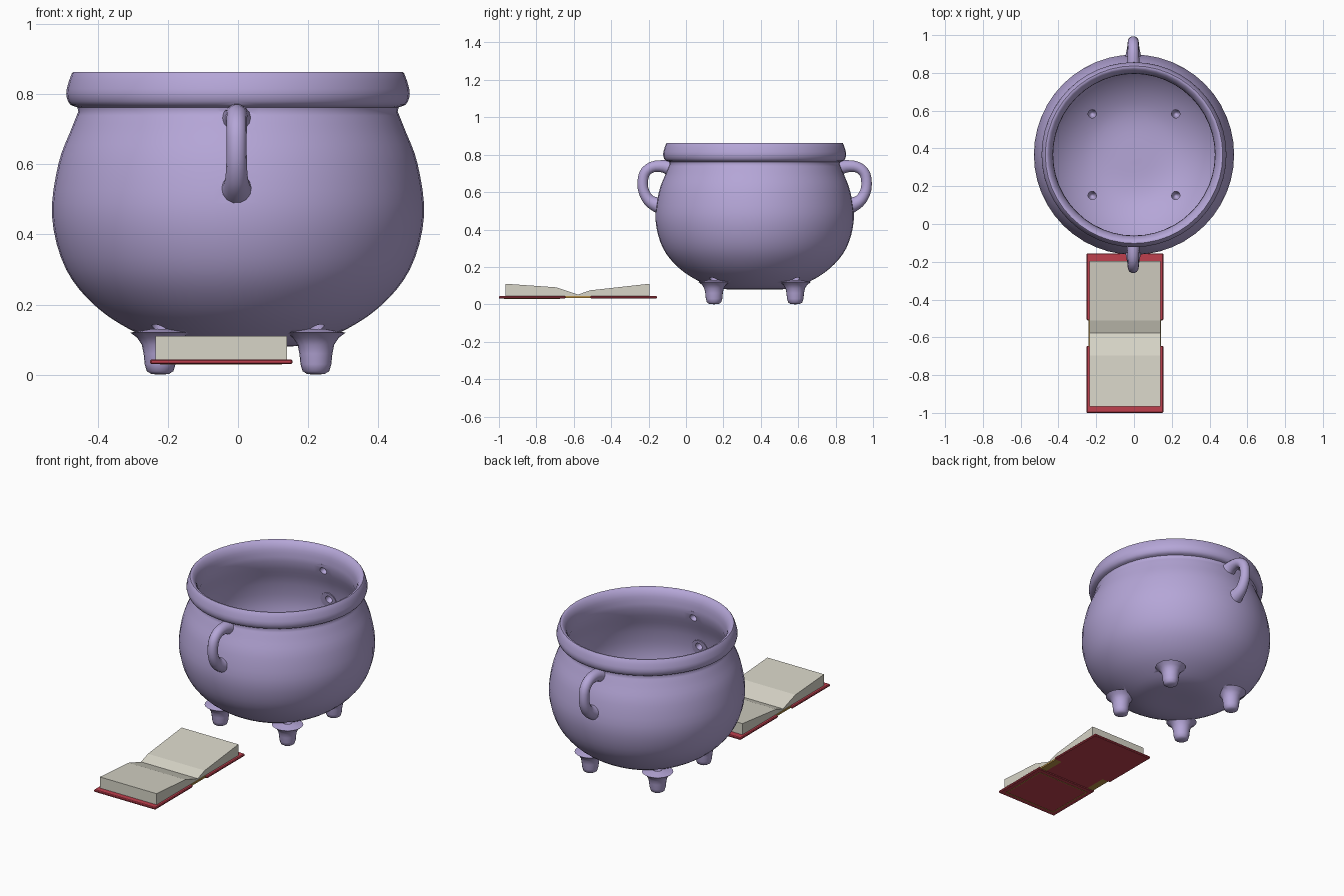
import bpy, bmesh, math
from mathutils import Vector

cube = bpy.data.objects.get("Cube")
if cube:
    bpy.data.objects.remove(cube, do_unlink=True)

POT_Y = 0.367     # centre of the pot
BOOK_X = -0.048   # centre of the book


def material(name, colour):
    m = bpy.data.materials.new(name)
    m.use_nodes = True
    m.diffuse_color = (*colour, 1)
    m.node_tree.nodes["Principled BSDF"].inputs["Base Color"].default_value = (*colour, 1)
    return m


LILAC = material("lilac iron", (0.46, 0.38, 0.68))
RED = material("red leather", (0.52, 0.05, 0.075))
PAPER = material("cream paper", (0.68, 0.66, 0.57))
GOLD = material("gold trim", (0.48, 0.28, 0.06))


def finish(name, bm, mat):
    bmesh.ops.recalc_face_normals(bm, faces=bm.faces)
    mesh = bpy.data.meshes.new(name)
    bm.to_mesh(mesh)
    bm.free()
    mesh.materials.append(mat)
    ob = bpy.data.objects.new(name, mesh)
    bpy.context.collection.objects.link(ob)
    return ob


def smooth_path(points, steps=4):
    """Catmull-Rom interpolation through the points."""
    p = [Vector(q) for q in points]
    p = [2 * p[0] - p[1]] + p + [2 * p[-1] - p[-2]]
    out = []
    for a, b, c, d in zip(p, p[1:], p[2:], p[3:]):
        for i in range(steps):
            t = i / steps
            out.append(0.5 * (2 * b + (c - a) * t + (2 * a - 5 * b + 4 * c - d) * t ** 2
                              + (3 * b - a - 3 * c + d) * t ** 3))
    return out + [p[-2]]


def revolve(name, profile, centre, sides):
    bm = bmesh.new()
    verts = [bm.verts.new((max(r, 0), 0, z)) for r, z in profile]
    edges = [bm.edges.new(pair) for pair in zip(verts, verts[1:])]
    bmesh.ops.spin(bm, geom=verts + edges, cent=(0, 0, 0), axis=(0, 0, 1),
                   angle=math.tau, steps=sides)
    bmesh.ops.remove_doubles(bm, verts=bm.verts, dist=0.0005)
    bmesh.ops.translate(bm, verts=bm.verts, vec=(*centre, 0))
    return finish(name, bm, LILAC)


def handle(name, side):
    """Closed tube in the y-z plane; path entries are (radius out, height, thickness)."""
    path = smooth_path([(0.44, 0.725, 0.045), (0.49, 0.738, 0.034), (0.55, 0.733, 0.03),
                        (0.591, 0.695, 0.029), (0.597, 0.62, 0.029), (0.57, 0.562, 0.032),
                        (0.53, 0.535, 0.04), (0.49, 0.525, 0.052)], 3)
    bm = bmesh.new()
    rings = []
    for i, p in enumerate(path):
        d = (path[min(i + 1, len(path) - 1)] - path[max(i - 1, 0)]).to_2d().normalized()
        ring = []
        for k in range(14):
            a = math.tau * k / 14
            off = p.z * math.sin(a)
            ring.append(bm.verts.new((p.z * math.cos(a) - 0.004,
                                      POT_Y + side * (p.x - d.y * off), p.y + d.x * off)))
        rings.append(ring)
    for a, b in zip(rings, rings[1:]):
        for k in range(14):
            j = (k + 1) % 14
            bm.faces.new((a[k], a[j], b[j], b[k]))
    bm.faces.new(rings[0])
    bm.faces.new(rings[-1])
    return finish(name, bm, LILAC)


def hollow(centre, size):
    bm = bmesh.new()
    bmesh.ops.create_uvsphere(bm, u_segments=12, v_segments=8, radius=1)
    bmesh.ops.scale(bm, verts=bm.verts, vec=size)
    bmesh.ops.translate(bm, verts=bm.verts, vec=centre)
    return finish("hollow", bm, LILAC)


def combine(target, tool, operation):
    mod = target.modifiers.new("join", "BOOLEAN")
    mod.operation, mod.solver, mod.object = operation, "EXACT", tool
    bpy.context.view_layer.objects.active = target
    bpy.ops.object.modifier_apply(modifier=mod.name)
    bpy.data.objects.remove(tool, do_unlink=True)


# Pot: outer wall, rolled rim and inner wall in one closed profile
outer = smooth_path([(0, 0.08), (0.17, 0.082), (0.28, 0.115), (0.40, 0.19), (0.49, 0.30),
                     (0.53, 0.45), (0.512, 0.60), (0.475, 0.70), (0.455, 0.75)])
rim = smooth_path([(0.458, 0.762), (0.478, 0.77), (0.488, 0.79), (0.488, 0.815),
                   (0.474, 0.858), (0.466, 0.862), (0.455, 0.858), (0.438, 0.835),
                   (0.43, 0.80), (0.428, 0.75)], 2)
inner = smooth_path([(0.445, 0.70), (0.485, 0.59), (0.502, 0.45), (0.465, 0.31),
                     (0.38, 0.21), (0.27, 0.14), (0.16, 0.112), (0, 0.11)])
pot = revolve("cauldron", outer + rim + inner, (0, POT_Y), 48)

# Four flared feet
foot_profile = [(0, 0), (0.025, 0.002), (0.038, 0.01), (0.044, 0.03), (0.047, 0.06),
                (0.052, 0.085), (0.065, 0.105), (0.085, 0.12), (0, 0.135)]
corners = [(x, POT_Y + y) for x in (-0.222, 0.222) for y in (-0.217, 0.217)]
for corner in corners:
    combine(pot, revolve("foot", foot_profile, corner, 20), "UNION")

# Two loop handles, front and back
for side in (-1, 1):
    combine(pot, handle("handle", side), "UNION")

# Small hollows inside, behind the feet and handle ends
for x, y in corners:
    combine(pot, hollow((x, y, 0.14), (0.024, 0.024, 0.07)), "DIFFERENCE")
for side in (-1, 1):
    for r, z in ((0.435, 0.725), (0.492, 0.535)):
        combine(pot, hollow((0, POT_Y + side * r, z), (0.022, 0.035, 0.022)), "DIFFERENCE")

bpy.ops.object.select_all(action="DESELECT")
pot.select_set(True)
bpy.context.view_layer.objects.active = pot
bpy.ops.object.shade_smooth_by_angle(angle=math.radians(50))


def box(name, x, y, z, mat, bevel=0):
    """Box from (low, high) ranges, x measured from the middle of the book."""
    bm = bmesh.new()
    bmesh.ops.create_cube(bm, size=1)
    for v in bm.verts:
        v.co = [r[0] if c < 0 else r[1] for c, r in zip(v.co, (x, y, z))]
        v.co.x += BOOK_X
    ob = finish(name, bm, mat)
    if bevel:
        mod = ob.modifiers.new("edge", "BEVEL")
        mod.width, mod.segments = bevel, 1
    return ob


# Open book: two covers and a narrower spine with gold ends
box("front_cover", (-0.203, 0.203), (-1.0, -0.645), (0.03, 0.044), RED, 0.004)
box("back_cover", (-0.203, 0.203), (-0.51, -0.155), (0.03, 0.044), RED, 0.004)
box("spine", (-0.15, 0.15), (-0.65, -0.505), (0.034, 0.044), RED)
for s, label in ((-1, "right"), (1, "left")):
    ends = sorted((s * 0.15, s * 0.192))
    box("spine_trim_" + label, ends, (-0.65, -0.505), (0.034, 0.044), GOLD)

# Gold line frame under the front cover
LOW = (0.0285, 0.031)
for s in (-1, 1):
    line = sorted((s * 0.168, s * 0.174))
    box("cover_line_side", line, (-0.972, -0.673), LOW, GOLD)
for y in (-0.972, -0.679):
    box("cover_line_end", (-0.174, 0.174), (y, y + 0.006), LOW, GOLD)

# Page block: side profile pulled across the book
profile = [(-0.965, 0.043), (-0.965, 0.11), (-0.695, 0.091), (-0.578, 0.052),
           (-0.512, 0.075), (-0.195, 0.11), (-0.195, 0.043)]
bm = bmesh.new()
face = bm.faces.new([bm.verts.new((BOOK_X - 0.187, y, z)) for y, z in profile])
pulled = bmesh.ops.extrude_face_region(bm, geom=[face])["geom"]
bmesh.ops.translate(bm, vec=(0.374, 0, 0),
                    verts=[g for g in pulled if isinstance(g, bmesh.types.BMVert)])
finish("pages", bm, PAPER)
